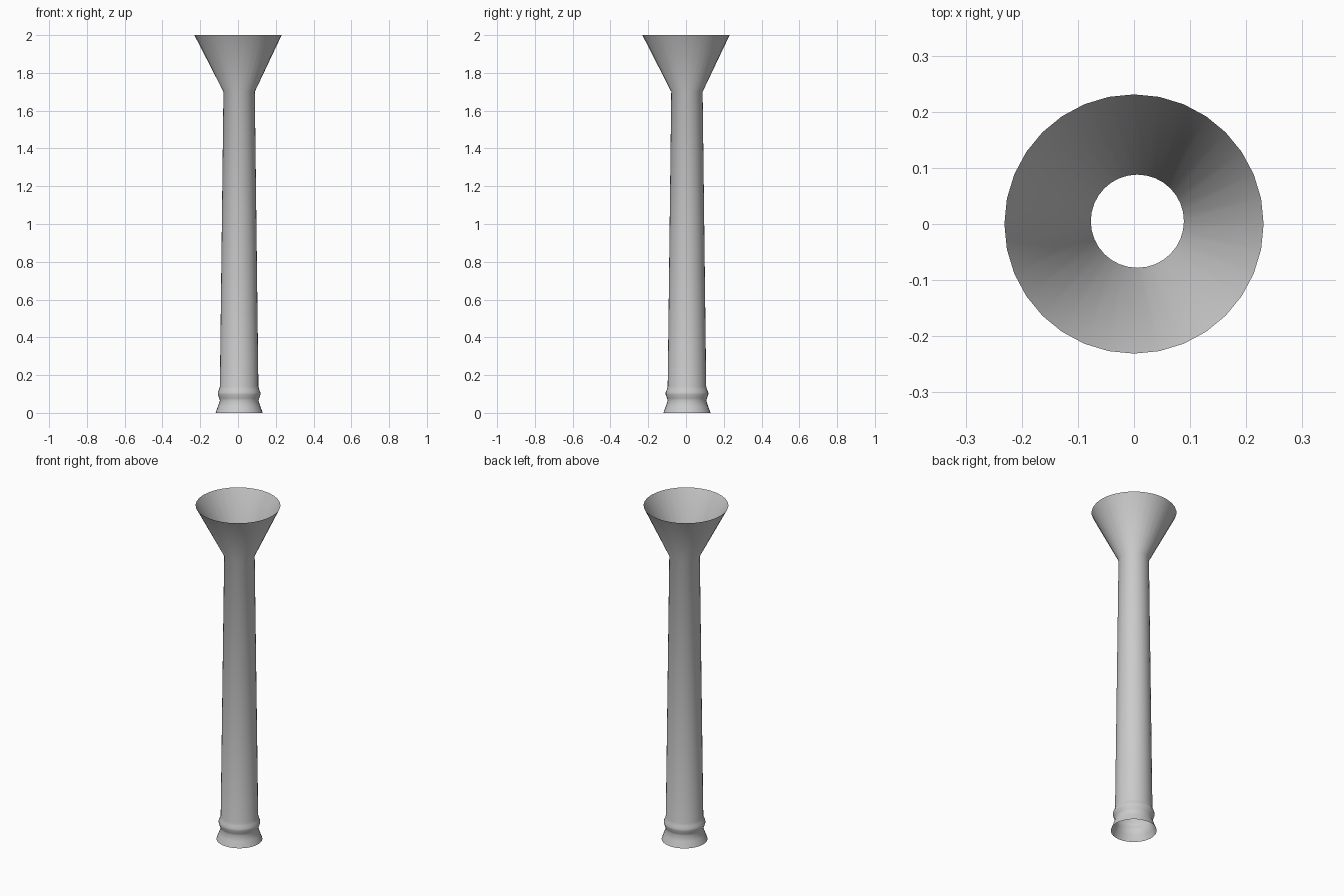
import bpy, bmesh
from math import cos, sin, pi

if "Cube" in bpy.data.objects:
    bpy.data.objects.remove(bpy.data.objects["Cube"])

SIDES = 32
AX, AY = 0.006, 0.005   # the tube sits slightly off the bell's centre

# Profile rings: (radius, height, centre x, centre y)
base = [(0.125, 0.0), (0.112, 0.035), (0.102, 0.065), (0.106, 0.078),
        (0.113, 0.098), (0.113, 0.108), (0.107, 0.122), (0.102, 0.14)]
rings = [(r, z, AX, AY) for r, z in base]
rings += [(0.083, 1.70, AX, AY), (0.231, 2.0, 0, 0)]

# Open, single-walled horn lofted through the rings
bm = bmesh.new()
loops = [[bm.verts.new((cx + r * cos(2 * pi * i / SIDES),
                        cy + r * sin(2 * pi * i / SIDES), z))
          for i in range(SIDES)] for r, z, cx, cy in rings]
for low, high in zip(loops, loops[1:]):
    for i in range(SIDES):
        j = (i + 1) % SIDES
        bm.faces.new((low[i], low[j], high[j], high[i]))
mesh = bpy.data.meshes.new("horn")
bm.to_mesh(mesh)
bm.free()
horn = bpy.data.objects.new("horn", mesh)
bpy.context.collection.objects.link(horn)

# Smooth shading
for p in mesh.polygons:
    p.use_smooth = True
